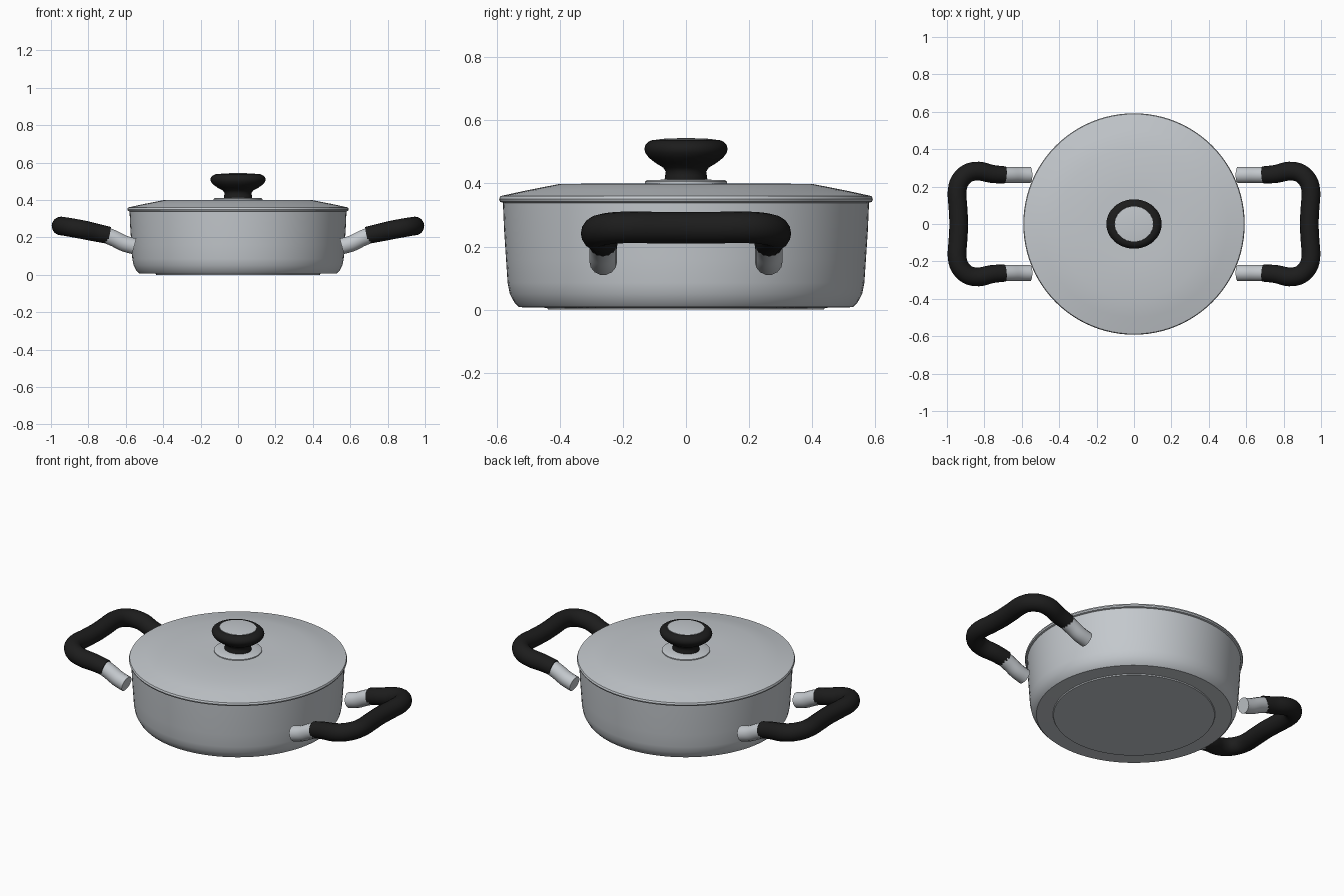
import bpy, bmesh, math
from mathutils import Vector

if "Cube" in bpy.data.objects:
    bpy.data.objects.remove(bpy.data.objects["Cube"])


def material(name, rgb):
    m = bpy.data.materials.new(name)
    m.diffuse_color = (*rgb, 1)
    m.use_nodes = True
    m.node_tree.nodes["Principled BSDF"].inputs["Base Color"].default_value = m.diffuse_color
    return m


STEEL = material("brushed steel", (0.55, 0.58, 0.61))
BLACK = material("black plastic", (0.012, 0.012, 0.012))


def finish(bm, name, mat, angle=35):
    bmesh.ops.remove_doubles(bm, verts=bm.verts, dist=1e-5)
    bmesh.ops.recalc_face_normals(bm, faces=bm.faces)
    mesh = bpy.data.meshes.new(name)
    bm.to_mesh(mesh)
    bm.free()
    mesh.materials.append(mat)
    ob = bpy.data.objects.new(name, mesh)
    bpy.context.collection.objects.link(ob)
    bpy.ops.object.select_all(action='DESELECT')
    ob.select_set(True)
    bpy.context.view_layer.objects.active = ob
    bpy.ops.object.shade_smooth_by_angle(angle=math.radians(angle))
    return ob


def loft(bm, rings):
    for a, b in zip(rings, rings[1:]):
        for i in range(len(a)):
            j = (i + 1) % len(a)
            bm.faces.new((a[i], a[j], b[j], b[i]))
    bm.faces.new(rings[0])
    bm.faces.new(rings[-1])


def lathe(name, profile, mat, steps=64, sx=1, sy=1, angle=35):
    """Spin (radius, height) points about z, optionally into an ellipse."""
    bm = bmesh.new()
    turns = [2 * math.pi * i / steps for i in range(steps)]
    loft(bm, [[bm.verts.new((r * sx * math.cos(t), r * sy * math.sin(t), z)) for t in turns]
              for r, z in profile])
    return finish(bm, name, mat, angle)


def smooth_path(pts, n=4):
    """Catmull-Rom subdivision of a list of points."""
    p = [Vector(q) for q in pts]
    p = [2 * p[0] - p[1]] + p + [2 * p[-1] - p[-2]]
    out = []
    for a, b, c, d in zip(p, p[1:], p[2:], p[3:]):
        for k in range(n):
            t = k / n
            out.append(0.5 * (2 * b + (c - a) * t + (2 * a - 5 * b + 4 * c - d) * t * t
                              + (3 * b - a - 3 * c + d) * t ** 3))
    return out + [p[-2]]


def tube(name, path, radii, mat, side, sides=16):
    """Sweep a round section along a path; side = -1 turns it to the other end."""
    bm = bmesh.new()
    rings = []
    for i, p in enumerate(path):
        tan = (path[min(i + 1, len(path) - 1)] - path[max(i - 1, 0)]).normalized()
        across = Vector((0, 0, 1)).cross(tan).normalized()
        up = tan.cross(across)
        ring = []
        for k in range(sides):
            a = 2 * math.pi * k / sides
            v = p + radii[i] * (math.cos(a) * across + math.sin(a) * up)
            ring.append(bm.verts.new((v.x * side, v.y * side, v.z)))
        rings.append(ring)
    loft(bm, rings)
    return finish(bm, name, mat, 45)


# Pan body with a shallow raised base
lathe("pan_body", [(0.437, 0), (0.44, 0.006), (0.53, 0.008), (0.542, 0.02), (0.558, 0.05),
                   (0.565, 0.085), (0.57, 0.16), (0.576, 0.25), (0.58, 0.343)], STEEL, 96)

# Lid with a rolled rim
lathe("lid", [(0.578, 0.338), (0.589, 0.342), (0.592, 0.35), (0.588, 0.36), (0.50, 0.379),
              (0.40, 0.3985), (0.2, 0.40), (0.02, 0.401)], STEEL, 96)

# Lid knob: washer, oval grip and metal cap
lathe("knob_washer", [(0.13, 0.399), (0.13, 0.406), (0.122, 0.411), (0.06, 0.412)], STEEL, 48)
lathe("knob_grip", [(0.068, 0.41), (0.066, 0.425), (0.064, 0.437), (0.072, 0.45), (0.098, 0.466),
                    (0.118, 0.482), (0.129, 0.497), (0.132, 0.51), (0.128, 0.523),
                    (0.117, 0.533), (0.105, 0.538), (0.092, 0.537)], BLACK, 48, 1.12, 1, 50)
lathe("knob_cap", [(0.096, 0.534), (0.094, 0.539), (0.06, 0.5425), (0.01, 0.5435)],
      STEEL, 48, 1.09, 1, 50)

# Side handles: a bent black grip carried by two steel stubs
half = [(0.69, 0.262, 0.211), (0.76, 0.268, 0.226), (0.83, 0.283, 0.241), (0.89, 0.271, 0.252),
        (0.932, 0.228, 0.259), (0.946, 0.17, 0.261), (0.941, 0.085, 0.26), (0.937, 0, 0.26)]
grip = smooth_path(half + [(x, -y, z) for x, y, z in reversed(half[:-1])])
grip_radii = [min(0.05, 0.046 + 0.0006 * min(i, len(grip) - 1 - i)) for i in range(len(grip))]

for side, label in ((1, "right"), (-1, "left")):
    tube(label + "_handle_grip", grip, grip_radii, BLACK, side)
    for y, end in ((0.262, "a"), (-0.262, "b")):
        stub = smooth_path([(0.555, y, 0.152), (0.61, y, 0.168), (0.66, y, 0.193), (0.715, y, 0.216)])
        tube(f"{label}_handle_stub_{end}", stub, [0.044] * len(stub), STEEL, side, 14)
